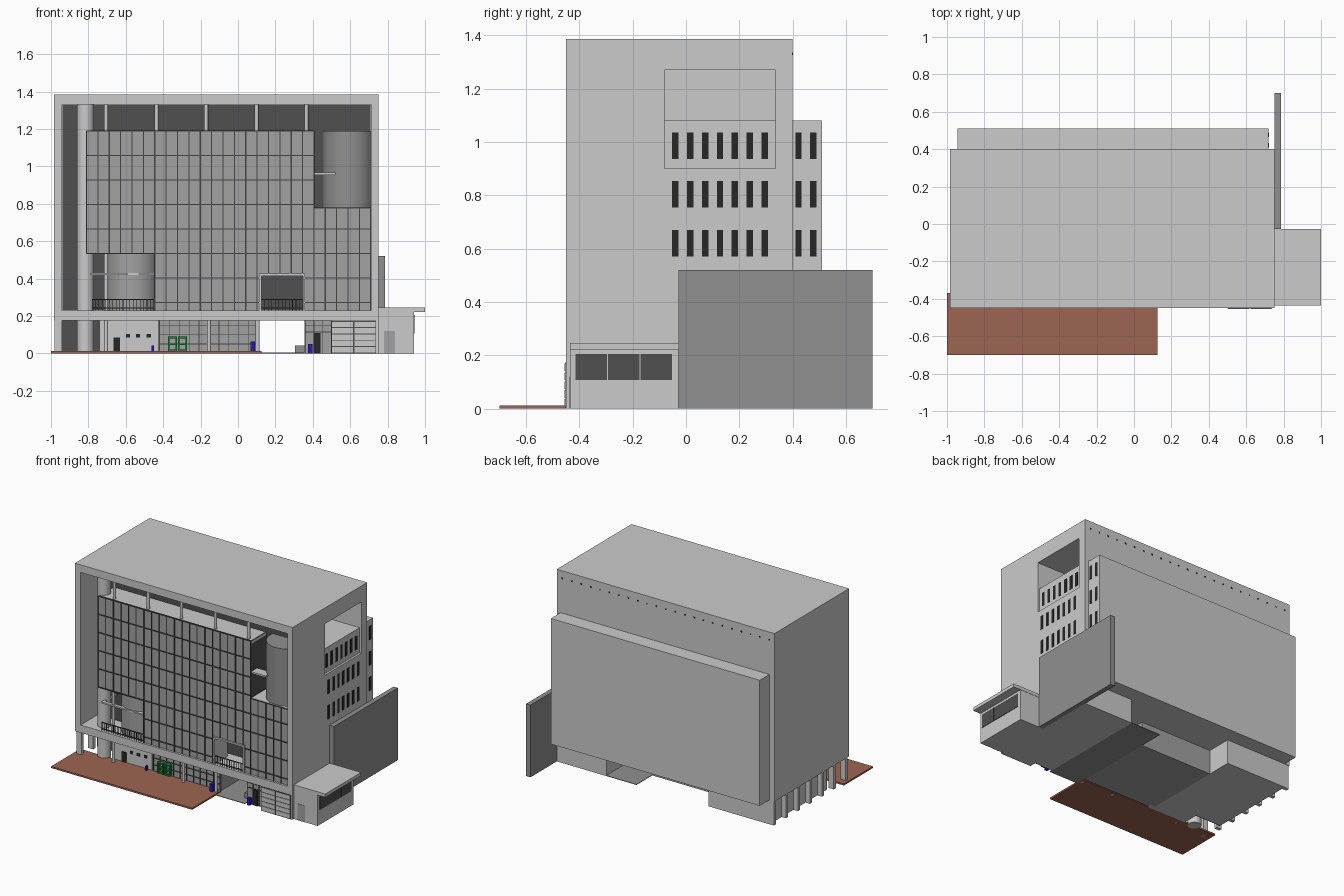
import bpy, bmesh, math
from mathutils import Matrix, Vector


def mat(name, r, g, b):
    m = bpy.data.materials.new(name)
    m.diffuse_color = (r, g, b, 1)
    return m


GLASS = mat("tinted_glass", .36, .36, .36)
DARK = mat("dark_recess", .08, .08, .08)
LINE = mat("mullion_grey", .06, .06, .06)
BLACK = mat("window_black", .02, .02, .02)
SLATE = mat("slate", .28, .28, .28)
BRICK = mat("brick_paving", .34, .13, .085)
GREEN = mat("door_green", .01, .22, .04)
BLUE = mat("panel_blue", .02, .01, .5)


def finish(name, bm, m):
    me = bpy.data.meshes.new(name)
    bm.to_mesh(me)
    bm.free()
    ob = bpy.data.objects.new(name, me)
    bpy.context.collection.objects.link(ob)
    if m:
        me.materials.append(m)
    return ob


def boxes(name, items, m=None):
    """One object from boxes given as (x0, x1, y0, y1, z0, z1)."""
    bm = bmesh.new()
    for x0, x1, y0, y1, z0, z1 in items:
        c = Vector(((x0 + x1) / 2, (y0 + y1) / 2, (z0 + z1) / 2))
        bmesh.ops.create_cube(bm, size=1, matrix=Matrix.Translation(c)
                              @ Matrix.Diagonal((x1 - x0, y1 - y0, z1 - z0, 1)))
    return finish(name, bm, m)


def columns(name, items, m=None, seg=32):
    """One object from upright cylinders given as (x, y, radius, z0, z1)."""
    bm = bmesh.new()
    for x, y, r, z0, z1 in items:
        bmesh.ops.create_cone(bm, cap_ends=True, segments=seg, radius1=r, radius2=r, depth=z1 - z0,
                              matrix=Matrix.Translation((x, y, (z0 + z1) / 2)))
    for f in bm.faces:
        f.smooth = abs(f.normal.z) < .5
    for e in bm.edges:
        e.smooth = e.calc_face_angle(0) < math.radians(40)
    return finish(name, bm, m)


def steps(a, b, n):
    return [a + (b - a) * i / n for i in range(n + 1)]


# Main block with the front cavity and the side terrace cut out
body = boxes("main_block", [(-.985, .75, -.45, .40, .175, 1.385)])
cuts = [("front_cutter", (-.94, .71, -.6, -.25, .23, 1.33)),
        ("terrace_cutter", (.45, .9, -.08, .335, 1.08, 1.27)),
        ("side_window_cutter", (.735, .9, -.08, .335, .90, 1.10))]
for n, b in cuts:
    c = boxes(n, [b])
    c.hide_render = True
    c.hide_viewport = True
    mod = body.modifiers.new(n, 'BOOLEAN')
    mod.operation = 'DIFFERENCE'
    mod.solver = 'EXACT'
    mod.object = c
boxes("cavity_back_wall", [(-.939, .709, -.256, -.249, .231, 1.329)], DARK)
boxes("rear_block", [(-.945, .72, .399, .51, .175, 1.08)])
boxes("rear_vents", [(x, x + .01, .399, .402, 1.325, 1.335) for x in steps(-.95, .70, 22)], BLACK)

# Curtain wall: panels around the corner cavity, terrace and balcony opening
Y = -.435
panels = [(-.81, .405, .535, 1.19), (-.445, .115, .23, .535), (.115, .355, .425, .535),
          (.355, .405, .23, .535), (.405, .71, .23, .78)]
boxes("curtain_wall", [(a, b, Y, Y + .012, c, d) for a, b, c, d in panels], GLASS)
bars = []
for a, b, c, d in panels:
    for x in steps(-.81, .71, 25):
        if a - .003 <= x <= b + .003:
            bars.append((x - .003, x + .003, Y - .005, Y + .002, c, d))
    for i in range(8):
        z = 1.19 - .131 * i
        if c - .006 <= z <= d + .006:
            bars.append((a, b, Y - .006, Y + .002, z - .003, z + .003))
bars.append((.405, .71, Y - .006, Y + .002, .774, .78))
boxes("curtain_mullions", bars, LINE)

# Decks behind the curtain wall
boxes("cavity_decks", [(-.81, .405, Y + .012, -.25, 1.165, 1.185), (.405, .71, Y + .012, -.25, .76, .778),
                       (-.81, -.445, Y + .012, -.25, .537, .55)])
boxes("cavity_cheeks", [(.395, .405, Y + .012, -.25, .78, 1.185),
                        (-.445, -.435, Y + .012, -.25, .23, .537),
                        (-.81, -.80, Y + .012, -.25, .55, 1.165)], DARK)
columns("round_stair_tower", [(.595, -.285, .14, .77, 1.19)], SLATE, 48)
columns("round_lower_room", [(-.56, -.285, .14, .23, .54)], GLASS, 48)

# Round columns
columns("large_column", [(-.815, -.36, .045, 0, 1.33)])
cx = (-.705, -.435, -.17, .10, .365)
columns("slim_columns", [(x, -.40, .011, 1.185, 1.33) for x in cx]
        + [(-.705, -.41, .011, 0, .54), (-.155, -.40, .011, 0, .175), (.105, -.40, .011, 0, .175)], None, 16)

# Thin ledges and balcony
boxes("upper_ledge", [(.405, .52, -.43, -.36, .955, .967)])
boxes("lower_ledge", [(-.79, -.445, -.43, -.405, .42, .43), (-.79, -.775, -.43, -.27, .42, .43)])
boxes("balcony_frame", [(.113, .125, -.447, -.30, .23, .425), (.347, .359, -.447, -.30, .23, .425),
                        (.113, .359, -.447, -.30, .415, .427)])
rails = []
for a, b in ((-.78, -.45), (.125, .347)):
    rails += [(a, b, -.438, -.432, z, z + .005) for z in (.24, .285)]
    rails += [(x - .0015, x + .0015, -.437, -.433, .23, .288) for x in steps(a, b, int((b - a) / .018))]
boxes("balcony_railings", rails, LINE)

# Right side windows and annex
ys = steps(-.04, .295, 6)
boxes("side_windows", [(x - .005, x + .002, y - .012, y + .012, z, z + .1)
                       for z, x in ((.57, .75), (.753, .75), (.936, .735)) for y in ys]
      + [(.71, .722, y - .012, y + .012, z, z + .1) for z in (.57, .753, .936) for y in (.422, .477)], BLACK)
boxes("boundary_wall", [(.75, .785, -.028, .70, 0, .52)], SLATE)
boxes("annex", [(.75, .94, -.435, -.028, 0, .222)])
boxes("annex_roof", [(.75, 1.0, -.435, -.026, .222, .246)])
boxes("annex_window", [(.935, .943, y, y + .119, .107, .205) for y in (-.415, -.293, -.171)], DARK)
boxes("annex_door", [(.78, .84, -.437, -.43, 0, .12)], GLASS)

# Ground floor rooms either side of the open passage
boxes("ground_left_room", [(-.945, -.46, -.25, .40, 0, .175), (-.74, -.425, -.37, -.25, 0, .175)])
boxes("ground_left_panel", [(-.945, -.74, -.256, -.25, 0, .175)], DARK)
boxes("ground_lobby", [(-.46, .115, -.36, .22, 0, .175)], GLASS)
boxes("ground_right_room", [(.355, .75, -.40, .40, 0, .175), (.50, .75, -.45, -.40, 0, .175)])
boxes("passage_floor", [(.115, .355, -.43, .40, 0, .004)], SLATE)
boxes("left_side_piers", [(-.98, -.94, y - .012, y + .012, 0, .175) for y in steps(-.43, .385, 6)])

# Shopfront glazing bars
boxes("shopfront_glass", [(.357, .50, -.406, -.40, 0, .175)], GLASS)
boxes("shopfront_bars", [(x - .002, x + .002, -.366, -.359, 0, .175) for x in steps(-.42, .11, 10)]
      + [(-.42, .11, -.366, -.359, z - .002, z + .002) for z in (.05, .1, .15)]
      + [(x - .002, x + .002, -.41, -.405, 0, .175) for x in steps(.36, .5, 3)]
      + [(.357, .5, -.41, -.405, z - .002, z + .002) for z in (.115, .15)], LINE)

# Doors, small windows and gates
boxes("dark_doors", [(-.665, -.63, -.374, -.365, 0, .085), (.405, .442, -.414, -.40, 0, .11)]
      + [(x - .011, x + .011, -.374, -.365, .085, .105) for x in (-.588, -.535, -.477)], BLACK)
door = []
for x in (-.375, -.322):
    door += [(x, x + .008, -.385, -.36, .01, .09), (x + .04, x + .048, -.385, -.36, .01, .09)]
    door += [(x, x + .048, -.385, -.36, z, z + .009) for z in (.012, .045, .081)]
boxes("entrance_door_frames", door, GREEN)
boxes("gate_leaves", [(a, a + .112, -.455, -.445, z, z + .029)
                      for a in (.503, .622) for z in steps(.006, .14, 4)])
boxes("gate_joints", [(.5, .737, -.452, -.449, 0, .175)], DARK)

# Forecourt paving, blue panels and passage kerb box
boxes("forecourt", [(-1, .125, -.70, -.37, 0, .012)], BRICK)
boxes("blue_panels", [(.068, .09, -.42, -.39, .01, .065), (.375, .397, -.435, -.41, 0, .05),
                      (-.462, -.45, -.40, -.38, .01, .042)], BLUE)
boxes("passage_box", [(.305, .355, -.36, -.25, 0, .042)], SLATE)
